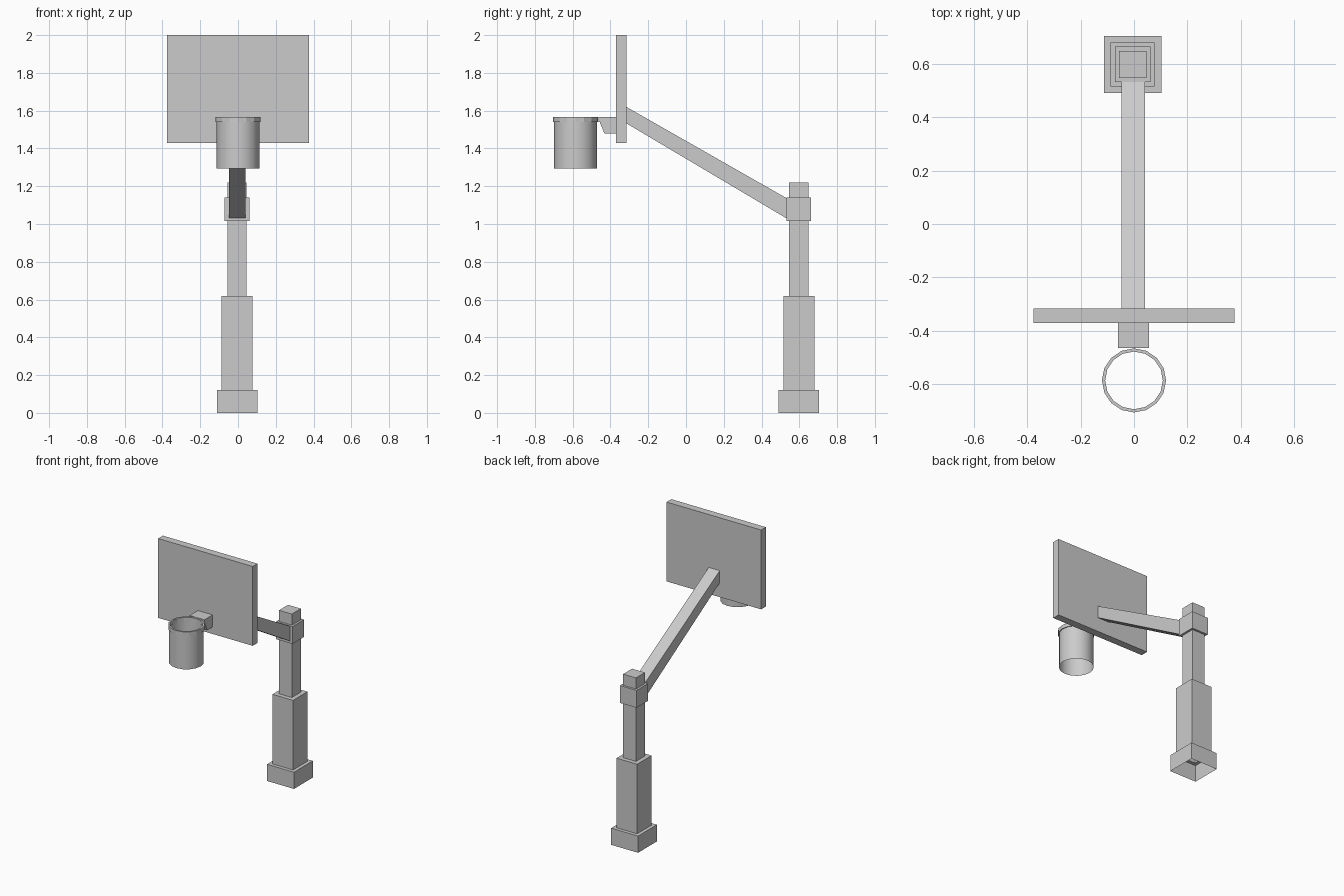
import bpy, bmesh
from math import cos, sin, tau

if "Cube" in bpy.data.objects:
    bpy.data.objects.remove(bpy.data.objects["Cube"])


def make_object(name, verts, faces, smooth=False):
    mesh = bpy.data.meshes.new(name)
    mesh.from_pydata(verts, [], faces)
    bm = bmesh.new()
    bm.from_mesh(mesh)
    bmesh.ops.recalc_face_normals(bm, faces=bm.faces)
    bm.to_mesh(mesh)
    bm.free()
    if smooth:
        mesh.shade_smooth()
    obj = bpy.data.objects.new(name, mesh)
    bpy.context.collection.objects.link(obj)
    return obj


def loft(name, rings, cap_end=False, closed=False, smooth=False):
    """Bridge successive rings of points with quads."""
    n, count = len(rings[0]), len(rings)
    faces = []
    for r in range(count if closed else count - 1):
        a, b = r * n, ((r + 1) % count) * n
        faces += [(a + i, a + (i + 1) % n, b + (i + 1) % n, b + i) for i in range(n)]
    if cap_end:
        faces.append(tuple(range((count - 1) * n, count * n)))
    return make_object(name, [p for ring in rings for p in ring], faces, smooth)


def prism(name, profile, x0, x1):
    """Extrude a (y, z) side profile along x."""
    n = len(profile)
    verts = [(x, y, z) for x in (x0, x1) for y, z in profile]
    faces = [tuple(range(n)), tuple(range(n, 2 * n))]
    faces += [(i, (i + 1) % n, n + (i + 1) % n, n + i) for i in range(n)]
    return make_object(name, verts, faces)


def square(half, z, cx=-0.005, cy=0.597):
    return [(cx + sx * half, cy + sy * half, z)
            for sx, sy in ((-1, -1), (1, -1), (1, 1), (-1, 1))]


def circle(radius, z, cy=-0.585, sides=16):
    return [(radius * cos(tau * i / sides), cy + radius * sin(tau * i / sides), z)
            for i in range(sides)]


# Stepped post: hollow shell open at the bottom, with a collar near the top
steps = [(0.107, 0), (0.107, 0.12), (0.082, 0.12), (0.082, 0.62),
         (0.051, 0.62), (0.051, 1.015), (0.066, 1.015), (0.066, 1.14),
         (0.051, 1.14), (0.051, 1.22)]
loft("stepped_post", [square(h, z) for h, z in steps], cap_end=True)

# Slanted arm from the collar to the backboard
prism("support_arm", [(0.532, 1.03), (0.532, 1.137), (-0.316, 1.62), (-0.316, 1.533)],
      -0.047, 0.041)

# Backboard
prism("backboard", [(-0.37, 1.43), (-0.316, 1.43), (-0.316, 2.0), (-0.37, 2.0)],
      -0.376, 0.376)

# Rim bracket: plate with a sloped wedge below
prism("rim_bracket", [(-0.37, 1.48), (-0.37, 1.567), (-0.463, 1.567),
                      (-0.463, 1.54), (-0.457, 1.54), (-0.432, 1.48)], -0.06, 0.057)

# Rim
loft("rim", [circle(0.12, 1.54), circle(0.12, 1.567),
             circle(0.108, 1.567), circle(0.108, 1.54)], closed=True)

# Net: open sleeve hanging from the rim
loft("net", [circle(0.114, 1.295), circle(0.114, 1.54)], smooth=True)
